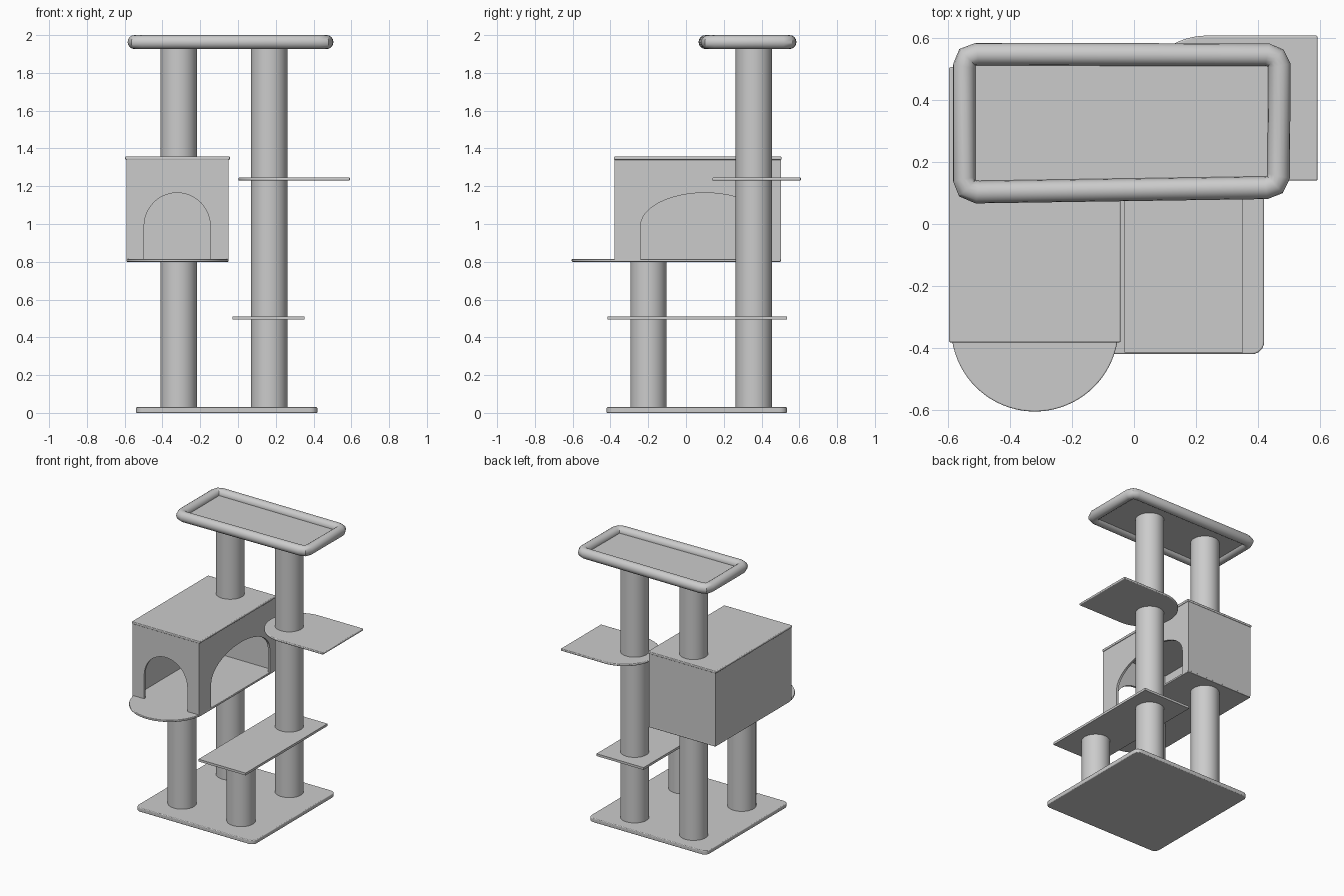
import bpy, bmesh
from math import sin, cos, pi, radians
from mathutils import Vector

if "Cube" in bpy.data.objects:
    bpy.data.objects.remove(bpy.data.objects["Cube"])


def finish(obj, bevel=0):
    if bevel:
        mod = obj.modifiers.new("soft_edges", 'BEVEL')
        mod.width, mod.segments = bevel, 3
        mod.limit_method, mod.angle_limit = 'ANGLE', radians(40)
    bpy.ops.object.select_all(action='DESELECT')
    obj.select_set(True)
    bpy.context.view_layer.objects.active = obj
    bpy.ops.object.shade_smooth_by_angle(angle=radians(35))
    return obj


def prism(name, points, direction, bevel=0):
    """Extrude a flat 3D outline along a direction."""
    bm = bmesh.new()
    face = bm.faces.new([bm.verts.new(p) for p in points])
    ext = bmesh.ops.extrude_face_region(bm, geom=[face])
    bmesh.ops.translate(bm, vec=Vector(direction),
                        verts=[v for v in ext["geom"] if isinstance(v, bmesh.types.BMVert)])
    bmesh.ops.recalc_face_normals(bm, faces=bm.faces)
    mesh = bpy.data.meshes.new(name)
    bm.to_mesh(mesh)
    bm.free()
    obj = bpy.data.objects.new(name, mesh)
    bpy.context.collection.objects.link(obj)
    return finish(obj, bevel)


def slab(name, outline, z0, z1, bevel=0):
    return prism(name, [(x, y, z0) for x, y in outline], (0, 0, z1 - z0), bevel)


def arc(cx, cy, rx, ry, a0, a1, n=24):
    return [(cx + rx * cos(radians(a0 + (a1 - a0) * i / n)),
             cy + ry * sin(radians(a0 + (a1 - a0) * i / n))) for i in range(n + 1)]


def rect(x0, x1, y0, y1, r=0, n=6):
    if not r:
        return [(x0, y0), (x1, y0), (x1, y1), (x0, y1)]
    return (arc(x0 + r, y0 + r, r, r, 180, 270, n) + arc(x1 - r, y0 + r, r, r, 270, 360, n)
            + arc(x1 - r, y1 - r, r, r, 0, 90, n) + arc(x0 + r, y1 - r, r, r, 90, 180, n))


def arched(u0, u1, z0, z1, centre, half, spring, top):
    """Wall outline with an arched doorway cut up from its bottom edge."""
    door = arc(centre, spring, half, top - spring, 180, 0)
    return [(u0, z0), (centre - half, z0)] + door + [(centre + half, z0), (u1, z0), (u1, z1), (u0, z1)]


def post(name, x, y, z0, z1):
    bpy.ops.mesh.primitive_cylinder_add(vertices=48, radius=0.096, depth=z1 - z0,
                                        location=(x, y, (z0 + z1) / 2))
    bpy.context.object.name = name
    finish(bpy.context.object)


# base board
slab("base", rect(-0.54, 0.42, -0.42, 0.535, 0.04), 0, 0.03, 0.005)

# posts
LX, RX, FY, BY = -0.314, 0.165, -0.199, 0.359
post("front_left_post", LX, FY, 0.028, 0.803)
post("front_right_post", RX, FY, 0.028, 0.495)
post("back_left_lower_post", LX, BY, 0.028, 0.803)
post("back_left_upper_post", LX, BY, 1.35, 1.952)
post("back_right_post", RX, BY, 0.028, 1.952)

# shelves around the right posts
slab("low_shelf", rect(-0.03, 0.352, -0.415, 0.535), 0.494, 0.511)
slab("side_shelf", [(0.592, 0.14), (0.592, 0.608)] + arc(0.236, 0.374, 0.234, 0.234, 90, 270, 32),
     1.23, 1.246, 0.005)

# house floor with rounded porch
X0, X1, Y0, Y1 = -0.59, -0.05, -0.378, 0.502
slab("house_floor", [(X1, Y1), (X0, Y1)] + arc(-0.32, -0.335, 0.27, 0.27, 180, 360, 40),
     0.80, 0.815, 0.004)

# house walls, two of them with arched doorways
T, Z0, Z1 = 0.016, 0.812, 1.342
prism("house_front_wall", [(x, Y0, z) for x, z in
      arched(X0, X1, Z0, Z1, -0.322, 0.175, 0.99, 1.165)], (0, T, 0))
prism("house_right_wall", [(X1, y, z) for y, z in
      arched(Y0 + T, Y1 - T, Z0, Z1, 0.10, 0.34, 0.99, 1.165)], (-T, 0, 0))
slab("house_left_wall", rect(X0, X0 + T, Y0 + T, Y1 - T), Z0, Z1)
slab("house_back_wall", rect(X0, X1, Y1 - T, Y1), Z0, Z1)
slab("house_roof", rect(-0.597, -0.043, -0.382, 0.506), 1.34, 1.357, 0.005)

# top bed: panel and padded rim
slab("bed_panel", rect(-0.545, 0.465, 0.11, 0.545), 1.947, 1.962)
rim = bpy.data.curves.new("bed_rim", 'CURVE')
rim.dimensions = '3D'
rim.bevel_depth, rim.bevel_resolution = 0.037, 6
path = [(-0.548, 0.145), (-0.538, 0.115), (-0.505, 0.103), (0.425, 0.117), (0.455, 0.127), (0.467, 0.155),
        (0.469, 0.51), (0.457, 0.536), (0.43, 0.546), (-0.505, 0.548), (-0.538, 0.538), (-0.548, 0.508)]
spline = rim.splines.new('POLY')
spline.points.add(len(path) - 1)
for p, (x, y) in zip(spline.points, path):
    p.co = (x, y, 1.963, 1)
spline.use_cyclic_u = True
rim_obj = bpy.data.objects.new("bed_rim", rim)
bpy.context.collection.objects.link(rim_obj)
bpy.ops.object.select_all(action='DESELECT')
rim_obj.select_set(True)
bpy.context.view_layer.objects.active = rim_obj
bpy.ops.object.convert(target='MESH')
finish(bpy.context.object)
